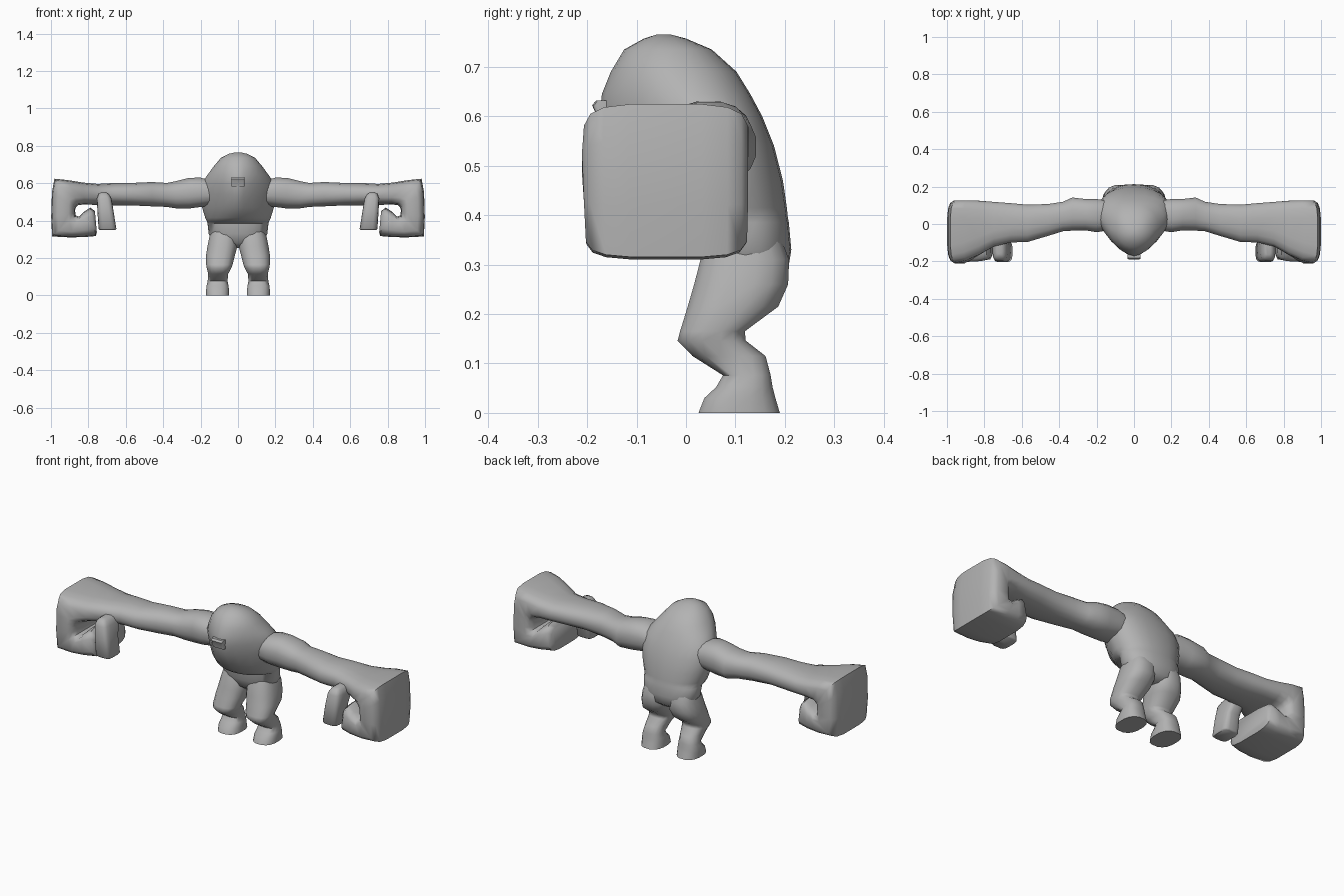
import bpy, bmesh, math

grey = bpy.data.materials.new("plain grey")
grey.diffuse_color = (0.45, 0.45, 0.45, 1)
SIDES = 16


def spow(v, p):
    return math.copysign(abs(v) ** p, v)


def loft(name, rings, angle=50):
    """Skin a list of equal-length vertex rings and cap both ends."""
    bm = bmesh.new()
    rows = [[bm.verts.new(p) for p in r] for r in rings]
    n = len(rows[0])
    for a, b in zip(rows, rows[1:]):
        for i in range(n):
            j = (i + 1) % n
            bm.faces.new((a[i], a[j], b[j], b[i]))
    bm.faces.new(rows[0][::-1])
    bm.faces.new(rows[-1])
    bmesh.ops.recalc_face_normals(bm, faces=bm.faces[:])
    me = bpy.data.meshes.new(name)
    bm.to_mesh(me)
    bm.free()
    me.shade_smooth()
    me.set_sharp_from_angle(angle=math.radians(angle))
    me.materials.append(grey)
    ob = bpy.data.objects.new(name, me)
    bpy.context.collection.objects.link(ob)
    return ob


def mirrored(ob):
    ob.modifiers.new("Mirror", 'MIRROR').use_mirror_merge = False
    return ob


def angles():
    return [2 * math.pi * (i + 0.5) / SIDES for i in range(SIDES)]


def flat_ring(z, x0, x1, y0, y1, e=2.5):
    """Horizontal superellipse ring."""
    cx, cy, rx, ry = (x0 + x1) / 2, (y0 + y1) / 2, (x1 - x0) / 2, (y1 - y0) / 2
    return [(cx + rx * spow(math.cos(t), 2 / e), cy + ry * spow(math.sin(t), 2 / e), z)
            for t in angles()]


def body_ring(z, w, y0, ym, y1, ef, eb=2.3):
    """Horizontal ring whose front can be pointed and whose back is rounded."""
    ring = []
    for i in range(24):
        t = 2 * math.pi * i / 24
        c, s = math.cos(t), math.sin(t)
        e, r = (ef, ym - y0) if s < 0 else (eb, y1 - ym)
        ring.append((w * spow(c, 2 / e), ym + r * spow(s, 2 / e), z))
    return ring


def limb_ring(xa, za, xb, zb, y0, y1, e=2.4):
    """Ring between an outer and an inner point in the xz plane, spanning y0..y1."""
    cy, ry = (y0 + y1) / 2, (y1 - y0) / 2
    ring = []
    for t in angles():
        k = 0.5 + 0.52 * spow(math.cos(t), 2 / e)
        ring.append((xb + (xa - xb) * k, cy + ry * spow(math.sin(t), 2 / e), zb + (za - zb) * k))
    return ring


# head, chest and hips: z, half width, front y, widest y, back y, front exponent
loft("body", [body_ring(*r) for r in (
    (0.255, 0.07, 0.08, 0.12, 0.17, 2),
    (0.28, 0.13, 0.045, 0.12, 0.205, 2.2),
    (0.33, 0.157, 0.025, 0.12, 0.213, 2.2),
    (0.385, 0.163, 0.02, 0.11, 0.208, 2.2),
    (0.395, 0.166, -0.04, 0.09, 0.206, 1.9),
    (0.415, 0.175, -0.07, 0.08, 0.204, 1.7),
    (0.47, 0.192, -0.125, 0.07, 0.196, 1.5),
    (0.54, 0.203, -0.16, 0.06, 0.178, 1.4),
    (0.60, 0.195, -0.175, 0.04, 0.154, 1.45),
    (0.645, 0.163, -0.170, 0.01, 0.130, 1.6),
    (0.69, 0.130, -0.152, -0.02, 0.102, 1.8),
    (0.735, 0.092, -0.125, -0.03, 0.052, 2),
    (0.757, 0.05, -0.085, -0.04, 0.0, 2),
    (0.765, 0.015, -0.06, -0.045, -0.03, 2))], 60)

# small square snout
loft("snout", [flat_ring(z, -0.035, 0.035, y0, -0.13, 8)
               for z, y0 in ((0.582, -0.176), (0.60, -0.18), (0.622, -0.19), (0.632, -0.182))], 40)

# arm running into a hand that curls down and back inward
mirrored(loft("arm_and_hand", [limb_ring(*r) for r in (
    (0.10, 0.60, 0.10, 0.49, -0.03, 0.12),
    (0.20, 0.628, 0.20, 0.475, -0.045, 0.135),
    (0.26, 0.627, 0.26, 0.467, -0.035, 0.135),
    (0.33, 0.61, 0.33, 0.467, -0.037, 0.143),
    (0.38, 0.60, 0.38, 0.475, -0.04, 0.12),
    (0.46, 0.605, 0.46, 0.478, -0.065, 0.108),
    (0.57, 0.60, 0.57, 0.483, -0.098, 0.105),
    (0.66, 0.60, 0.66, 0.483, -0.10, 0.113),
    (0.75, 0.595, 0.75, 0.485, -0.122, 0.12, 2.6),
    (0.83, 0.602, 0.82, 0.488, -0.165, 0.126, 3),
    (0.91, 0.615, 0.855, 0.485, -0.195, 0.128, 3.6),
    (0.98, 0.622, 0.87, 0.47, -0.208, 0.127, 4),
    (0.993, 0.55, 0.872, 0.46, -0.212, 0.127, 4),
    (0.997, 0.42, 0.872, 0.44, -0.208, 0.127, 4),
    (0.992, 0.317, 0.868, 0.425, -0.204, 0.125, 4),
    (0.90, 0.312, 0.85, 0.42, -0.203, 0.122, 4),
    (0.82, 0.314, 0.825, 0.445, -0.200, 0.118, 4),
    (0.76, 0.32, 0.79, 0.468, -0.19, 0.11, 4),
    (0.755, 0.34, 0.765, 0.45, -0.17, 0.09, 4))], 55))

# thumb hanging in front of the wrist
mirrored(loft("thumb", [flat_ring(*r, 4) for r in (
    (0.35, 0.655, 0.74, -0.198, -0.095),
    (0.357, 0.65, 0.746, -0.204, -0.088),
    (0.45, 0.665, 0.752, -0.204, -0.085),
    (0.52, 0.676, 0.756, -0.198, -0.05),
    (0.543, 0.69, 0.746, -0.185, -0.05),
    (0.552, 0.705, 0.732, -0.165, -0.06))], 50))

# leg with bent knee and flared flat-bottomed foot
mirrored(loft("leg", [flat_ring(*r) for r in (
    (0.0, 0.046, 0.171, 0.024, 0.191),
    (0.03, 0.047, 0.171, 0.036, 0.182),
    (0.052, 0.05, 0.169, 0.06, 0.176),
    (0.076, 0.055, 0.163, 0.074, 0.172),
    (0.115, 0.052, 0.160, 0.012, 0.162),
    (0.146, 0.035, 0.168, -0.018, 0.122),
    (0.165, 0.028, 0.171, -0.013, 0.12),
    (0.215, 0.015, 0.172, 0.002, 0.188),
    (0.26, 0.003, 0.165, 0.015, 0.208),
    (0.31, 0.003, 0.155, 0.028, 0.21),
    (0.36, 0.02, 0.14, 0.05, 0.19))], 60))
